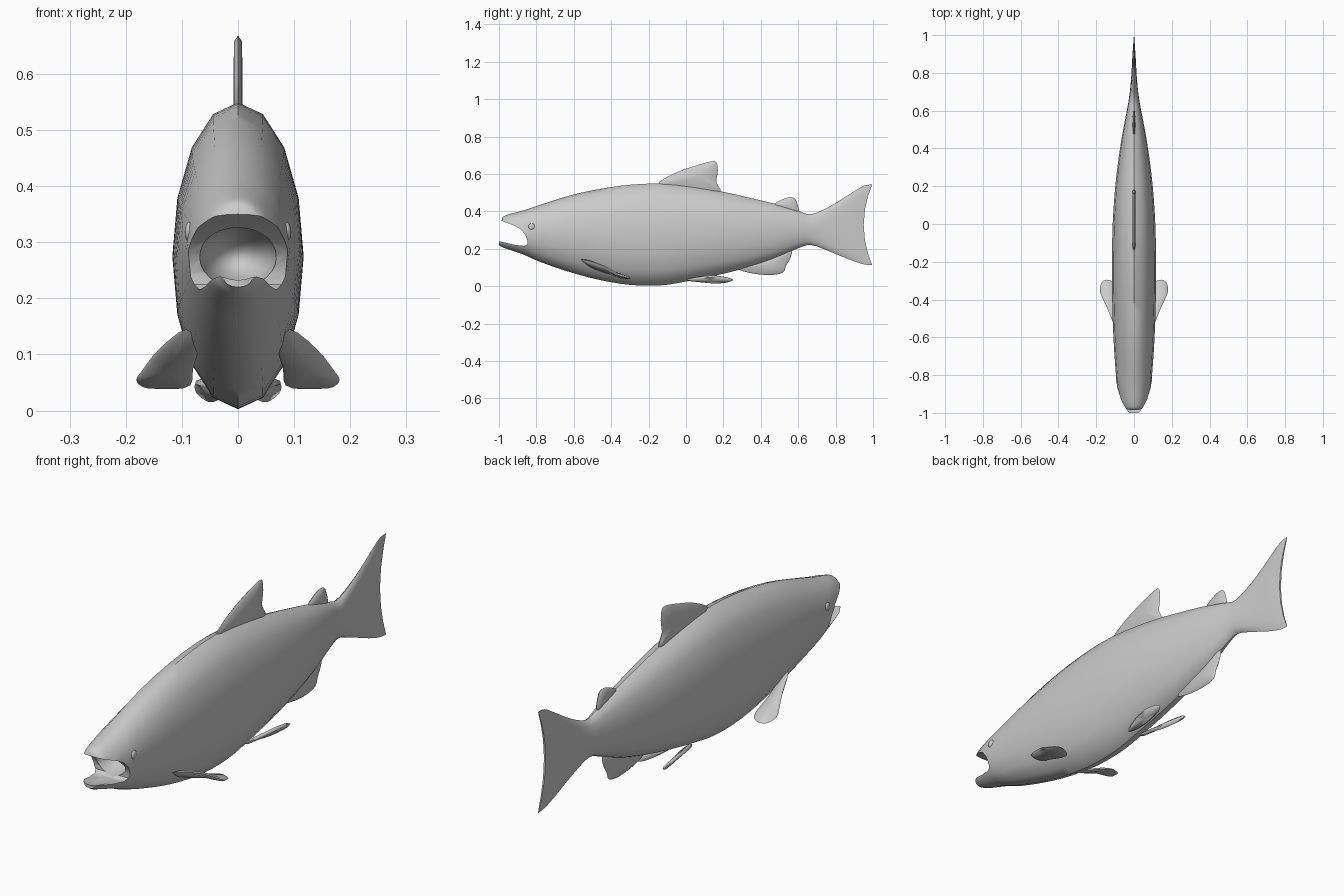
import bpy, bmesh, math
from mathutils import Vector

if "Cube" in bpy.data.objects:
    bpy.data.objects.remove(bpy.data.objects["Cube"])

grey = bpy.data.materials.new("scale_grey")
grey.diffuse_color = (0.6, 0.6, 0.6, 1)
grey.use_nodes = True
grey.node_tree.nodes["Principled BSDF"].inputs["Base Color"].default_value = grey.diffuse_color


def finish(name, bm, angle=50):
    bmesh.ops.recalc_face_normals(bm, faces=bm.faces)
    me = bpy.data.meshes.new(name)
    bm.to_mesh(me)
    bm.free()
    me.materials.append(grey)
    ob = bpy.data.objects.new(name, me)
    bpy.context.collection.objects.link(ob)
    smooth(ob, angle)
    return ob


def smooth(ob, angle=50):
    bpy.ops.object.select_all(action='DESELECT')
    bpy.context.view_layer.objects.active = ob
    ob.select_set(True)
    bpy.ops.object.shade_smooth_by_angle(angle=math.radians(angle))


def spline(pts, steps, closed=False):
    """Catmull-Rom through points of any dimension."""
    n, out = len(pts), []
    for i in range(n if closed else n - 1):
        idx = [(i + k) % n if closed else min(max(i + k, 0), n - 1) for k in (-1, 0, 1, 2)]
        a, b, c, d = (pts[j] for j in idx)
        for s in range(steps):
            t = s / steps
            out.append([0.5 * (2 * q + (r - p) * t + (2 * p - 5 * q + 4 * r - w) * t * t
                               + (3 * q - p - 3 * r + w) * t ** 3)
                        for p, q, r, w in zip(a, b, c, d)])
    if not closed:
        out.append(list(pts[-1]))
    return out


# Body and tail: y, bottom, top, half width, backward sweep of the ends
stations = [
    (-1.0, .22, .25, .025, 0), (-.985, .21, .355, .048, 0), (-.96, .20, .38, .066, 0),
    (-.87, .17, .405, .088, 0), (-.78, .13, .435, .097, 0), (-.62, .075, .485, .108, 0),
    (-.46, .033, .52, .114, 0), (-.3, .007, .542, .117, 0), (-.14, .004, .549, .116, 0),
    (0, .025, .537, .113, 0), (.18, .062, .508, .101, 0), (.33, .10, .475, .084, 0),
    (.475, .148, .44, .062, 0), (.6, .203, .402, .038, 0), (.67, .22, .385, .026, 0),
    (.75, .185, .427, .017, .02), (.84, .14, .495, .011, .04),
    (.9, .117, .537, .008, .05), (.95, .112, .543, .004, .046)]
SIDES = 16
bm = bmesh.new()
rings = []
for y, lo, hi, w, sweep in spline(stations, 3):
    ring = []
    for k in range(SIDES):
        a = 2 * math.pi * k / SIDES
        c, s = math.cos(a), math.sin(a)
        ring.append(bm.verts.new((w * c, y + sweep * s * s, (lo + hi) / 2 + (hi - lo) / 2 * s)))
    rings.append(ring)
for p, q in zip(rings, rings[1:]):
    for k in range(SIDES):
        j = (k + 1) % SIDES
        bm.faces.new((p[k], p[j], q[j], q[k]))
bm.faces.new(rings[0])
for k in range(-3, 4):   # tail's trailing edge, closed in strips
    r = rings[-1]
    left = [r[(8 - k) % SIDES], r[(8 - k - 1) % SIDES]]
    right = [r[k % SIDES], r[(k + 1) % SIDES]]
    loop = list(dict.fromkeys([right[0], right[1], left[1], left[0]]))
    if len(loop) > 2:
        bm.faces.new(loop)
bm.faces.new((r[(-3) % SIDES], r[11], r[12]))
body = finish("body", bm)

# Open mouth: a curved notch through the jaws and a rounded throat
notch = [(-1.1, .37), (-1.0, .356), (-.97, .343), (-.92, .325), (-.885, .305), (-.86, .277),
         (-.848, .245), (-.848, .225), (-.865, .215), (-.92, .222), (-1.0, .241), (-1.1, .25)]
bm = bmesh.new()
face = bm.faces.new([bm.verts.new((-.2, y, z)) for y, z in notch])
ext = bmesh.ops.extrude_face_region(bm, geom=[face])
bmesh.ops.translate(bm, vec=(.4, 0, 0), verts=[v for v in ext["geom"] if isinstance(v, bmesh.types.BMVert)])
notch_cutter = finish("notch_cutter", bm)
bm = bmesh.new()
bmesh.ops.create_uvsphere(bm, u_segments=24, v_segments=14, radius=1)
for v in bm.verts:
    v.co = Vector((v.co.x * .07, v.co.y * .16 - .89, v.co.z * .055 + .272))
throat_cutter = finish("throat_cutter", bm)
for cutter in (notch_cutter, throat_cutter):
    cutter.hide_render = True
    mod = body.modifiers.new("cut", 'BOOLEAN')
    mod.operation, mod.solver, mod.object = 'DIFFERENCE', 'EXACT', cutter
    bpy.context.view_layer.objects.active = body
    bpy.ops.object.modifier_apply(modifier=mod.name)
    bpy.data.objects.remove(cutter)
smooth(body, 45)


def fin(name, pts, thick, mirror=1):
    """Thin blade with a tapered rim around a smooth outline."""
    out = [Vector((p[0] * mirror, p[1], p[2])) for p in spline(pts, 3, True)]
    mid = sum(out, Vector()) / len(out)
    n = Vector()
    for a, b in zip(out, out[1:] + out[:1]):
        n += (a - mid).cross(b - mid)
    n.normalize()
    bm = bmesh.new()
    rim = [bm.verts.new(p) for p in out]
    m = len(rim)
    for side in (1, -1):
        inner = [bm.verts.new(p.lerp(mid, .12) + n * thick * side) for p in out]
        hub = bm.verts.new(mid + n * thick * side * 1.2)
        for i in range(m):
            j = (i + 1) % m
            bm.faces.new((rim[i], rim[j], inner[j], inner[i]))
            bm.faces.new((inner[i], inner[j], hub))
    return finish(name, bm, 60)


# Fins on the centre line
def flat(pts):
    return [(0, y, z) for y, z in pts]


fin("dorsal_fin", flat([(-.15, .54), (-.06, .604), (.06, .647), (.135, .667), (.163, .66),
                        (.17, .615), (.162, .555), (.18, .5), (.02, .5)]), .007)
fin("adipose_fin", flat([(.465, .43), (.525, .468), (.57, .475), (.592, .45), (.6, .39), (.53, .39)]), .006)
fin("anal_fin", flat([(.27, .105), (.34, .071), (.45, .06), (.518, .073), (.535, .11),
                      (.56, .155), (.555, .2), (.42, .16)]), .007)

# Paired fins
pectoral = [(.092, -.56, .145), (.14, -.45, .11), (.172, -.38, .07), (.181, -.35, .055),
            (.172, -.31, .044), (.145, -.295, .041), (.115, -.305, .041), (.085, -.34, .045),
            (.08, -.43, .075), (.072, -.52, .11)]
pelvic = [(.03, .0, .035), (.06, .08, .05), (.075, .17, .053), (.072, .25, .037),
          (.055, .225, .022), (.04, .15, .018), (.025, .07, .025)]
for side, tag in ((1, "right"), (-1, "left")):
    fin("pectoral_fin_" + tag, pectoral, .007, side)
    fin("pelvic_fin_" + tag, pelvic, .007, side)
    # Eye, a shallow bump on the cheek
    bm = bmesh.new()
    bmesh.ops.create_uvsphere(bm, u_segments=16, v_segments=8, radius=.018)
    for v in bm.verts:
        v.co = Vector((side * .086 + v.co.x * .5, v.co.y - .825, v.co.z + .318))
    finish("eye_" + tag, bm)
